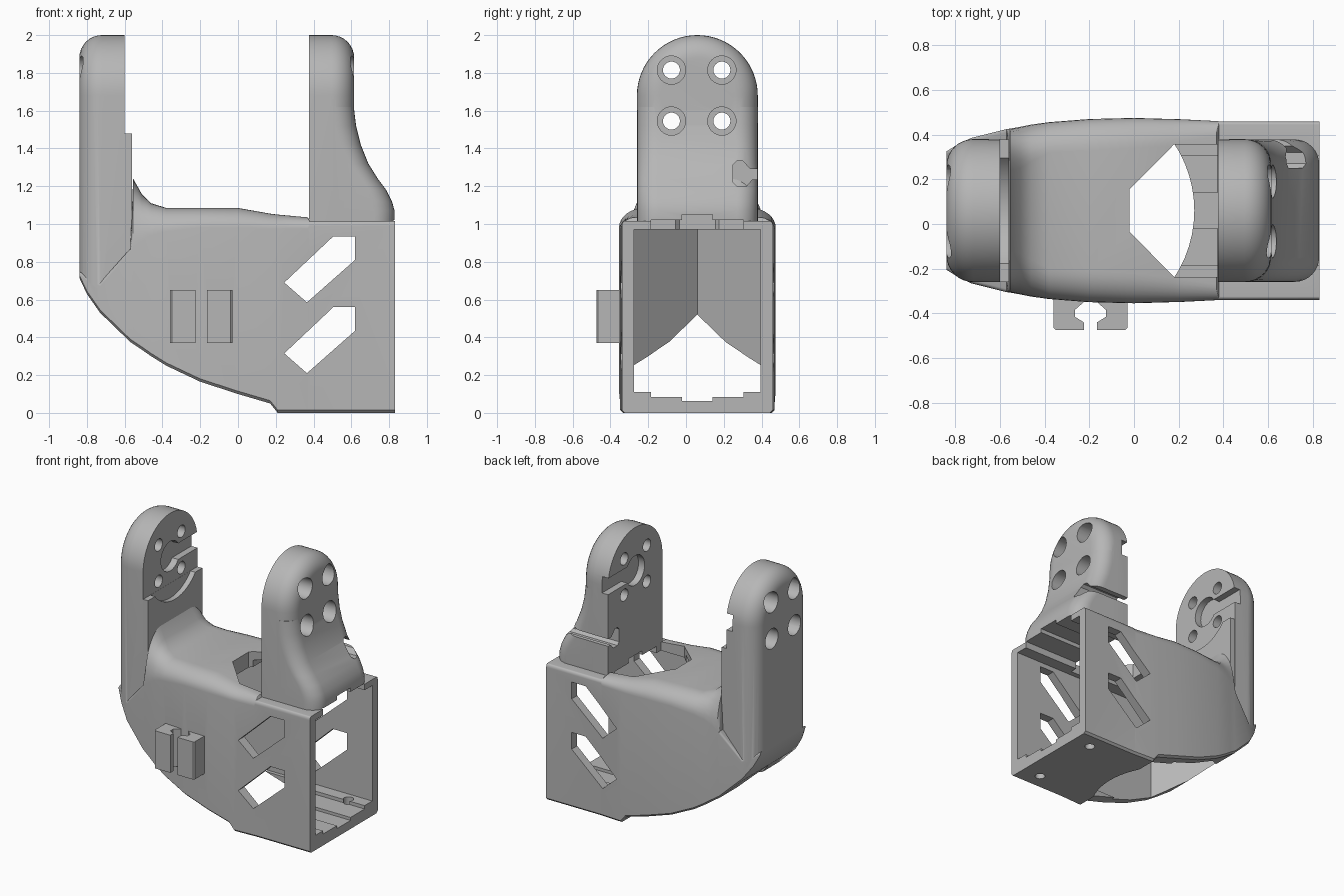
import bpy, bmesh
from math import sin, cos, pi, radians, sqrt

cube = bpy.data.objects.get("Cube")
if cube:
    bpy.data.objects.remove(cube, do_unlink=True)

MID = 0.06            # y of the symmetry plane
ARM_R, ARM_Z = 0.32, 1.68   # arm half width and centre of its round top

grey = bpy.data.materials.new("plain_grey")
grey.use_nodes = True
grey.diffuse_color = (0.47, 0.47, 0.47, 1)
grey.node_tree.nodes["Principled BSDF"].inputs["Base Color"].default_value = grey.diffuse_color


def loft(name, rings):
    """Closed solid through a list of equal-length rings of points."""
    bm = bmesh.new()
    loops = [[bm.verts.new(p) for p in ring] for ring in rings]
    n = len(loops[0])
    for a, b in zip(loops, loops[1:]):
        for i in range(n):
            j = (i + 1) % n
            bm.faces.new((a[i], a[j], b[j], b[i]))
    bm.faces.new(loops[0])
    bm.faces.new(loops[-1])
    bmesh.ops.recalc_face_normals(bm, faces=bm.faces)
    mesh = bpy.data.meshes.new(name)
    bm.to_mesh(mesh)
    bm.free()
    mesh.materials.append(grey)
    ob = bpy.data.objects.new(name, mesh)
    bpy.context.collection.objects.link(ob)
    return ob


def prism(name, axis, outline, start, end):
    """Extrude a 2D outline along x, y or z."""
    place = {"x": lambda u, v, w: (w, u, v),
             "y": lambda u, v, w: (u, w, v),
             "z": lambda u, v, w: (u, v, w)}[axis]
    return loft(name, [[place(u, v, w) for u, v in outline] for w in (start, end)])


def rect(u0, u1, v0, v1):
    return [(u0, v0), (u1, v0), (u1, v1), (u0, v1)]


def circle(u, v, r, n=32):
    return [(u + r * cos(2 * pi * i / n), v + r * sin(2 * pi * i / n)) for i in range(n)]


def combine(target, tool, operation):
    mod = target.modifiers.new("combine", "BOOLEAN")
    mod.operation, mod.solver, mod.object = operation, "EXACT", tool
    bpy.context.view_layer.objects.active = target
    bpy.ops.object.modifier_apply(modifier=mod.name)
    bpy.data.objects.remove(tool, do_unlink=True)


def cut(*args):
    combine(bracket, prism("cutter", *args), "DIFFERENCE")


def add(tool):
    combine(bracket, tool, "UNION")


def hull_ring(x, bottom, shoulder, top, half, top_half):
    """Flat-sided section with a rounded crown."""
    side = [(half - 0.015, bottom), (half, bottom + 0.015)]
    for i in range(9):
        t = pi / 2 * i / 8
        side.append((top_half + (half - top_half) * cos(t), shoulder + (top - shoulder) * sin(t)))
    return [(x, MID + y, z) for y, z in side] + [(x, MID - y, z) for y, z in reversed(side)]


# Hull: x, bottom, shoulder, top, half width, crown half width
bracket = loft("arm_bracket", [hull_ring(*s) for s in (
    (-0.84, 0.715, 0.74, 0.75, 0.265, 0.25),
    (-0.8, 0.63, 0.70, 0.72, 0.29, 0.27),
    (-0.73, 0.53, 0.67, 0.69, 0.325, 0.31),
    (-0.57, 0.375, 0.85, 0.87, 0.365, 0.35),
    (-0.555, 0.365, 0.87, 1.24, 0.367, 0.18),
    (-0.51, 0.335, 0.91, 1.16, 0.375, 0.19),
    (-0.46, 0.30, 0.94, 1.11, 0.385, 0.22),
    (-0.38, 0.25, 0.96, 1.085, 0.396, 0.26),
    (-0.2, 0.165, 0.98, 1.085, 0.41, 0.27),
    (0, 0.10, 0.98, 1.085, 0.415, 0.28),
    (0.17, 0.05, 0.975, 1.055, 0.41, 0.3),
    (0.21, 0, 0.975, 1.05, 0.409, 0.31),
    (0.37, 0, 0.975, 1.035, 0.401, 0.33),
    (0.38, 0, 0.99, 1.015, 0.4, 0.385),
    (0.83, 0, 0.99, 1.015, 0.4, 0.385))])


def arm(name, inner, outer, base):
    """Round-topped slab whose outer edge is rolled over."""
    roll, out = 0.12, 1 if outer > inner else -1
    steps = [(inner, 0)]
    for i in range(9):
        t = pi / 2 * i / 8
        steps.append((outer - out * roll * (1 - sin(t)), roll * (1 - cos(t))))
    rings = []
    for x, inset in steps:
        r = ARM_R - inset
        ring = [(x, MID + r * cos(pi * i / 32), ARM_Z + r * sin(pi * i / 32)) for i in range(33)]
        rings.append(ring + [(x, MID - r, base(x)), (x, MID + r, base(x))])
    return loft(name, rings)


# Right arm with its thicker lower plate
add(arm("right_arm", -0.6, -0.84, lambda x: 0.74 - 0.9 * (x + 0.84)))
plate = prism("right_plate", "x", rect(MID - 0.319, MID + 0.319, 0.6, 1.48), -0.66, -0.56)
combine(plate, prism("cutter", "x", circle(MID, ARM_Z, 0.31, 48), -0.599, -0.5), "DIFFERENCE")
add(plate)

# Left arm and the flared foot behind it
add(arm("left_arm", 0.376, 0.615, lambda x: 0.99))


def foot_ring(z, outer):
    r, w = 0.11, ARM_R - 0.001
    half = [(0.4, w)] + [(outer - r + r * sin(pi / 2 * i / 8), w - r + r * cos(pi / 2 * i / 8))
                         for i in range(9)]
    return [(x, MID + y, z) for x, y in half] + [(x, MID - y, z) for x, y in reversed(half)]


add(loft("left_foot", [foot_ring(z, x) for z, x in (
    (0.98, 0.829), (1.07, 0.829), (1.12, 0.815), (1.18, 0.785), (1.24, 0.74),
    (1.32, 0.69), (1.42, 0.65), (1.52, 0.625), (1.62, 0.613))]))

# Main cavity: open at the left end, pointed at the right end
SIDE = 0.335
cut("z", [(0.95, MID - SIDE), (0.95, MID + SIDE), (-0.385, MID + SIDE),
          (-0.72, MID), (-0.385, MID - SIDE)], 0.11, 0.97)
# Stepped grooves in floor and ceiling
for half, low, high in ((0.245, 0.085, 1.02), (0.08, 0.063, 1.05)):
    cut("x", rect(MID - half, MID + half, low, 0.2), -0.3, 0.96)
    cut("x", rect(MID - half, MID + half, 0.9, high), 0, 0.96)

# Curved front edge of the floor
ARC = 0.545
edge = [(-0.275 + ARC * cos(t / 10), MID + ARC * sin(t / 10)) for t in range(-6, 7)]
cut("z", edge + [(-0.2, MID + 0.31), (-0.2, MID - 0.31)], -0.1, 0.15)

# Opening in the crown
cut("z", [(-0.02, MID - 0.095), (0.18, MID - 0.297), (0.373, MID - 0.297),
          (0.373, MID + 0.297), (0.18, MID + 0.297), (-0.02, MID + 0.095)], 0.9, 1.3)

# Slanted windows through both walls
for drop in (0, 0.375):
    window = [(0.245, 0.69), (0.365, 0.585), (0.62, 0.81), (0.62, 0.935), (0.505, 0.935)]
    cut("y", [(x, z - drop) for x, z in window], -0.8, 0.8)

# Screw holes with counterbores, and keyed recesses on the inner faces
for y in (-0.077, 0.19):
    for z in (1.545, 1.815):
        cut("x", circle(y, z, 0.045, 24), -1, 1)
        cut("x", circle(y, z, 0.075, 24), -1, -0.7)
        cut("x", circle(y, z, 0.075, 24), 0.475, 1)
for start, end in ((-0.65, -0.5), (0.3, 0.426)):
    cut("x", circle(MID, ARM_Z, 0.11), start, end)
    cut("x", rect(MID, 0.5, ARM_Z - 0.06, ARM_Z + 0.06), start, end)

# Cable notch in the left foot
cut("x", [(0.5, 1.235), (0.35, 1.235), (0.32, 1.2), (0.27, 1.2), (0.25, 1.22),
          (0.25, 1.315), (0.27, 1.335), (0.3, 1.335), (0.34, 1.29), (0.5, 1.29)], 0.3, 1)

# Floor screw holes
for y in (-0.21, 0.33):
    cut("z", circle(0.68, y, 0.035, 20), -0.1, 0.2)

# Pair of cable clips on the front wall
CLIP_X = -0.195
for name, s in (("right_clip", -1), ("left_clip", 1)):
    hook = [(0.165, -0.31), (0.165, -0.465), (0.155, -0.475), (0.03, -0.475), (0.03, -0.44),
            (0.07, -0.415), (0.07, -0.385), (0.03, -0.35), (0.03, -0.31)]
    add(prism(name, "z", [(CLIP_X + s * x, y) for x, y in hook], 0.37, 0.65))

bpy.ops.object.select_all(action="DESELECT")
bracket.select_set(True)
bpy.context.view_layer.objects.active = bracket
bpy.ops.object.shade_smooth_by_angle(angle=radians(28))
